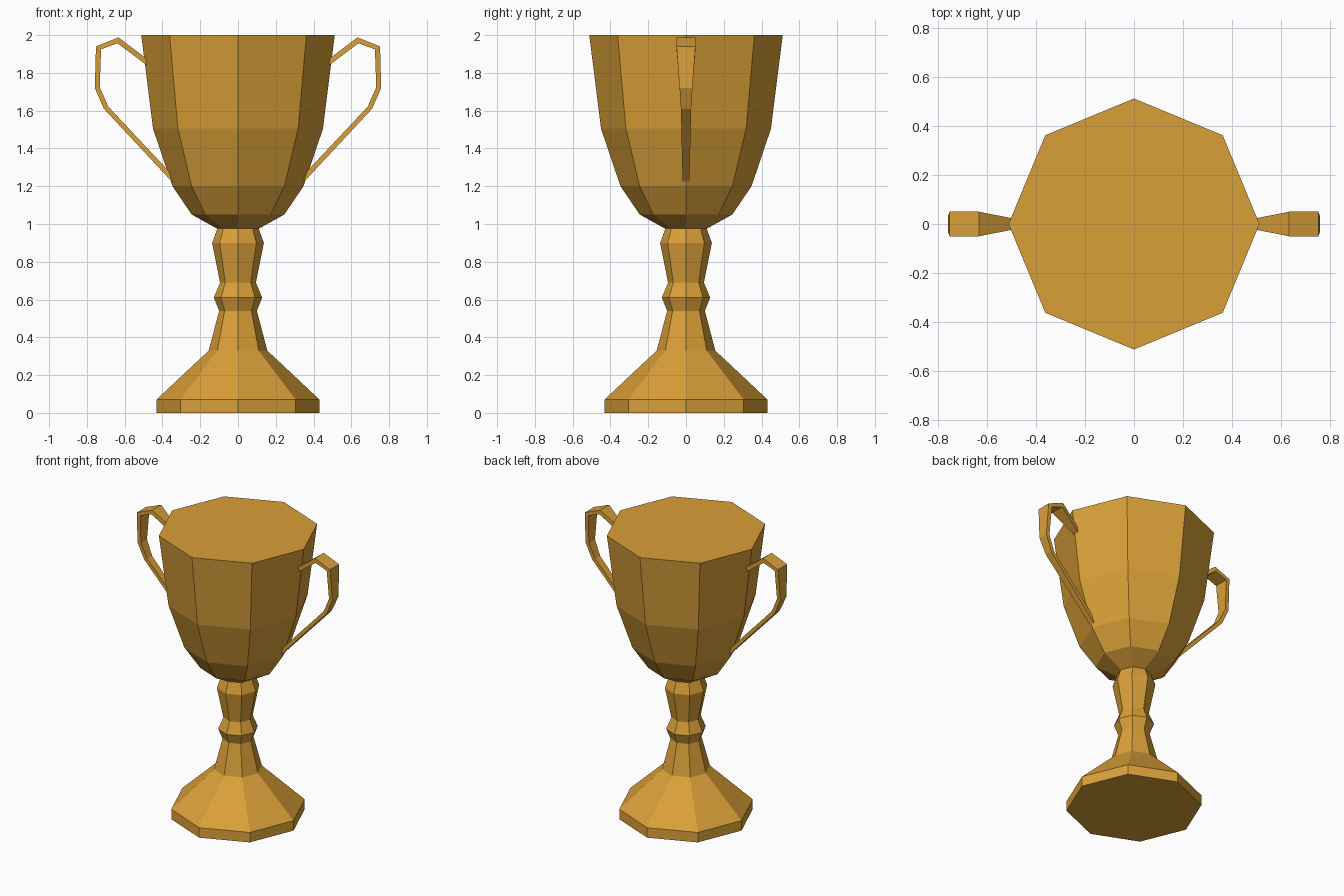
import bpy, bmesh
from math import cos, sin, pi

cube = bpy.data.objects.get("Cube")
if cube:
    bpy.data.objects.remove(cube, do_unlink=True)

gold = bpy.data.materials.new("gold")
gold.use_nodes = True
gold.diffuse_color = (0.70, 0.35, 0.04, 1)
bsdf = next(n for n in gold.node_tree.nodes if n.type == 'BSDF_PRINCIPLED')
bsdf.inputs["Base Color"].default_value = gold.diffuse_color

SIDES = 8


def finish(bm, name):
    """Turn a bmesh into a flat-shaded gold object."""
    bmesh.ops.recalc_face_normals(bm, faces=bm.faces)
    mesh = bpy.data.meshes.new(name)
    bm.to_mesh(mesh)
    bm.free()
    mesh.materials.append(gold)
    obj = bpy.data.objects.new(name, mesh)
    bpy.context.collection.objects.link(obj)
    return obj


def skin(bm, rings):
    """Join consecutive closed rings of vertices with quads."""
    for low, high in zip(rings, rings[1:]):
        n = len(low)
        for i in range(n):
            j = (i + 1) % n
            bm.faces.new((low[i], low[j], high[j], high[i]))


def lathe(name, profile, cap_bottom=False, cap_top=False):
    """Spin a (radius, height) profile into an octagonal part."""
    bm = bmesh.new()
    rings = [[bm.verts.new((r * cos(2 * pi * i / SIDES), r * sin(2 * pi * i / SIDES), z))
              for i in range(SIDES)] for r, z in profile]
    skin(bm, rings)
    if cap_bottom:
        bm.faces.new(rings[0][::-1])
    if cap_top:
        bm.faces.new(rings[-1])
    # keep open parts facing outwards
    bm.normal_update()
    return finish(bm, name)


def handle(name, side):
    """Tapered strap: outer x, z, inner x, z and half width at each bend."""
    bends = [(0.48, 1.873, 0.48, 1.838, 0.02),
             (0.633, 1.988, 0.638, 1.957, 0.05),
             (0.752, 1.94, 0.725, 1.925, 0.05),
             (0.758, 1.72, 0.732, 1.724, 0.034),
             (0.71, 1.61, 0.687, 1.622, 0.027),
             (0.34, 1.213, 0.34, 1.252, 0.018)]
    bm = bmesh.new()
    rings = [[bm.verts.new((side * x, y, z)) for x, y, z in
              ((ox, -w, oz), (ox, w, oz), (ix, w, iz), (ix, -w, iz))]
             for ox, oz, ix, iz, w in bends]
    skin(bm, rings)
    bm.faces.new(rings[0])
    bm.faces.new(rings[-1])
    return finish(bm, name)


# Foot, stem and closed cup
lathe("foot", [(0.432, 0), (0.432, 0.07), (0.155, 0.33)], cap_bottom=True)
lathe("stem", [(0.155, 0.33), (0.1, 0.54), (0.128, 0.61), (0.095, 0.69),
               (0.137, 0.9), (0.11, 0.975)])
lathe("cup", [(0.11, 0.975), (0.245, 1.05), (0.347, 1.2), (0.45, 1.505),
              (0.512, 2.0)], cap_top=True)

# Pair of handles
handle("left_handle", 1)
handle("right_handle", -1)
